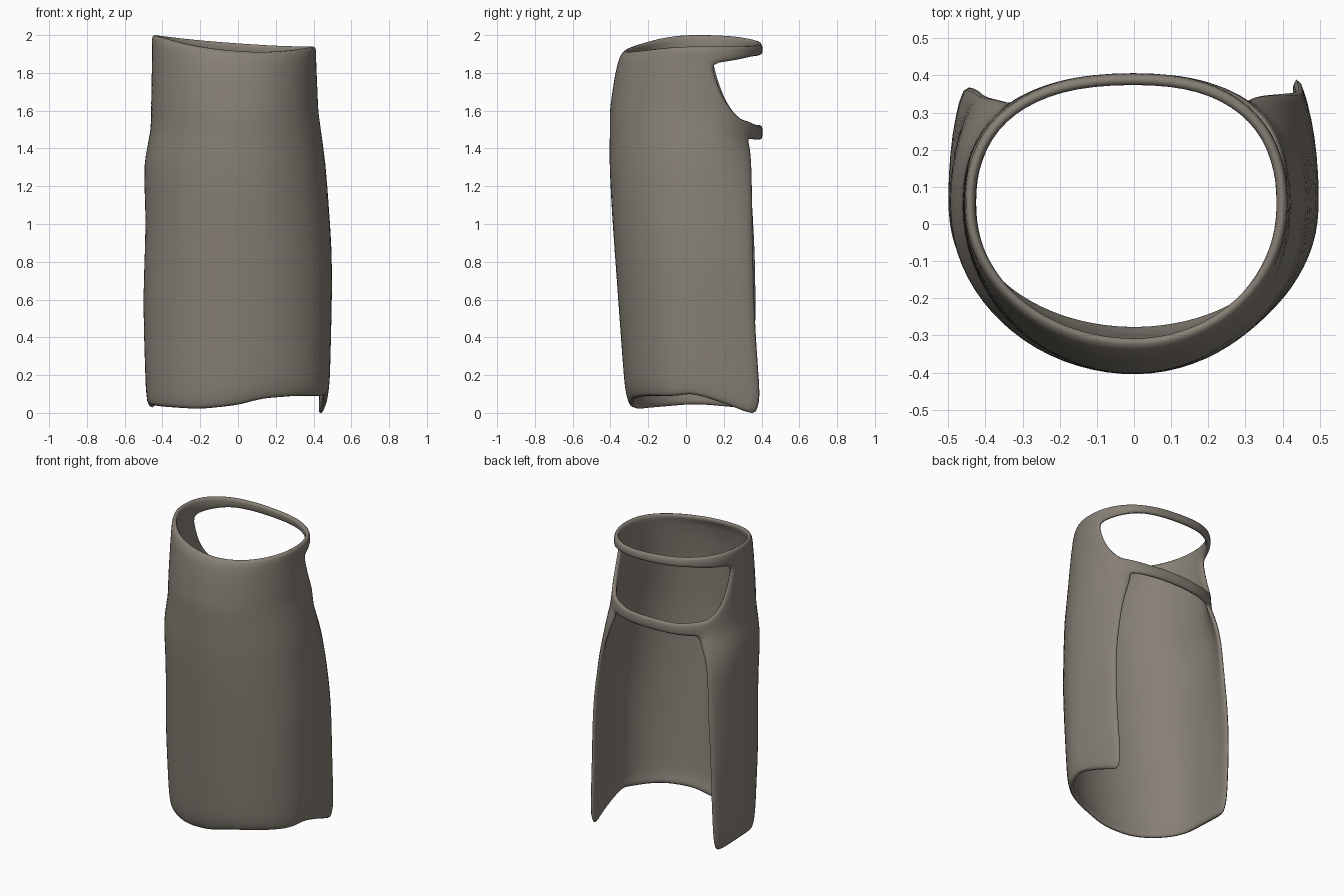
import bpy, bmesh, math
from math import sin, cos, pi

if "Cube" in bpy.data.objects:
    bpy.data.objects.remove(bpy.data.objects["Cube"])


def lerp(table, v):
    """Piecewise-linear lookup in a list of (key, value) pairs."""
    if v <= table[0][0]:
        return table[0][1]
    for (k0, v0), (k1, v1) in zip(table, table[1:]):
        if v <= k1:
            return v0 + (v1 - v0) * (v - k0) / (k1 - k0)
    return table[-1][1]


# Cross-section radii by height: left, right, front, back
LEFT = [(0, .48), (.1, .49), (.6, .505), (1, .488), (1.3, .503), (1.5, .465), (1.9, .455), (2, .46)]
RIGHT = [(0, .475), (.1, .487), (.8, .503), (1.3, .468), (1.6, .427), (1.9, .414), (2, .415)]
FRONT = [(0, .35), (.1, .375), (.6, .41), (1, .44), (1.3, .457), (1.6, .455), (1.8, .43), (1.92, .405), (1.97, .375)]
BACK = [(0, .75), (.8, .60), (1.2, .47), (1.4, .38), (1.44, .355), (1.9, .36), (1.97, .352)]
CY = .05

# Y of the rear edges of the wrap by height: right and left flap
EDGE_R = [(0, .37), (.1, .40), (.4, .375), (.8, .362), (1.38, .357), (1.47, .33), (1.54, .31), (1.6, .25),
          (1.68, .20), (1.78, .16), (1.87, .14), (2, .16)]
EDGE_L = [(0, .32), (.1, .355), (.4, .375), (.8, .375), (1.38, .345)] + EDGE_R[5:]

# Height of the bottom hem by angle (degrees from the front, right positive)
HEM = [(-110, .015), (-90, .045), (-60, .03), (-25, .015), (0, .035), (15, .07), (40, .085),
       (70, .085), (88, .1), (100, .04), (113, -.03)]


def power(v, n):
    return math.copysign(abs(v) ** (2 / n), v)


def point(a, z, dz=0):
    """Point on the outer surface at angle a from the front."""
    back = cos(a) < 0
    n = 2.4 if back else 2.0
    x = power(sin(a), n) * lerp(RIGHT if sin(a) > 0 else LEFT, z)
    y = CY - power(cos(a), n) * lerp(BACK if back else FRONT, z)
    top = max(0, (z - 1.6) / .37)
    low = max(0, 1 - z / .35)
    zz = z + dz + top * (-.03 * x / .43 - (.045 * cos(a) ** 2 if not back else .01 * cos(a) ** 2))
    return (x, y, zz + low * lerp(HEM, math.degrees(a)))


def edge_angle(table, z):
    s = (lerp(table, z) - CY) / lerp(BACK, z)
    return pi / 2 + math.asin(min(.99, s ** 1.2))


def patch(bm, grid):
    rows = [[bm.verts.new(p) for p in row] for row in grid]
    for r0, r1 in zip(rows, rows[1:]):
        for i in range(len(r0) - 1):
            bm.faces.new((r0[i], r0[i + 1], r1[i + 1], r1[i]))


bm = bmesh.new()

# Main wrap around front and sides
band = [1.45, 1.5, 1.56]
strap = [1.87, 1.92, 1.97]
heights = [0, .05, .1, .25, .45, .65, .85, 1.05, 1.2, 1.32, 1.41] + band + [1.61, 1.67, 1.74, 1.81] + strap
N = 28
grid = []
for z in heights:
    a0, a1 = -edge_angle(EDGE_L, z), edge_angle(EDGE_R, z)
    grid.append([point(a0 + (a1 - a0) * i / N, z) for i in range(N + 1)])
patch(bm, grid)

# Rear band and top rear strap, bridging the two edges
for zs, shift in ((band, (-.005, -.015, -.035)), (strap, (.035, .02, 0))):
    grid = []
    for z, d in zip(zs, shift):
        a0, a1 = edge_angle(EDGE_R, z), 2 * pi - edge_angle(EDGE_L, z)
        M = 14
        grid.append([point(a0 + (a1 - a0) * i / M, z, d * min(1, 3.5 * min(i, M - i) / M))
                     for i in range(M + 1)])
    patch(bm, grid)
bmesh.ops.remove_doubles(bm, verts=bm.verts, dist=.0005)

mesh = bpy.data.meshes.new("wrap_guard")
bm.to_mesh(mesh)
bm.free()
guard = bpy.data.objects.new("wrap_guard", mesh)
bpy.context.collection.objects.link(guard)

# Thickness and rounded rims
solid = guard.modifiers.new("thickness", 'SOLIDIFY')
solid.thickness = .03
solid.offset = -1
sub = guard.modifiers.new("rounding", 'SUBSURF')
sub.levels = sub.render_levels = 1

mat = bpy.data.materials.new("warm grey leather")
mat.diffuse_color = (.24, .215, .18, 1)
mat.use_nodes = True
mat.node_tree.nodes["Principled BSDF"].inputs["Base Color"].default_value = mat.diffuse_color
mesh.materials.append(mat)

bpy.context.view_layer.objects.active = guard
guard.select_set(True)
bpy.ops.object.shade_smooth_by_angle(angle=math.radians(50))
